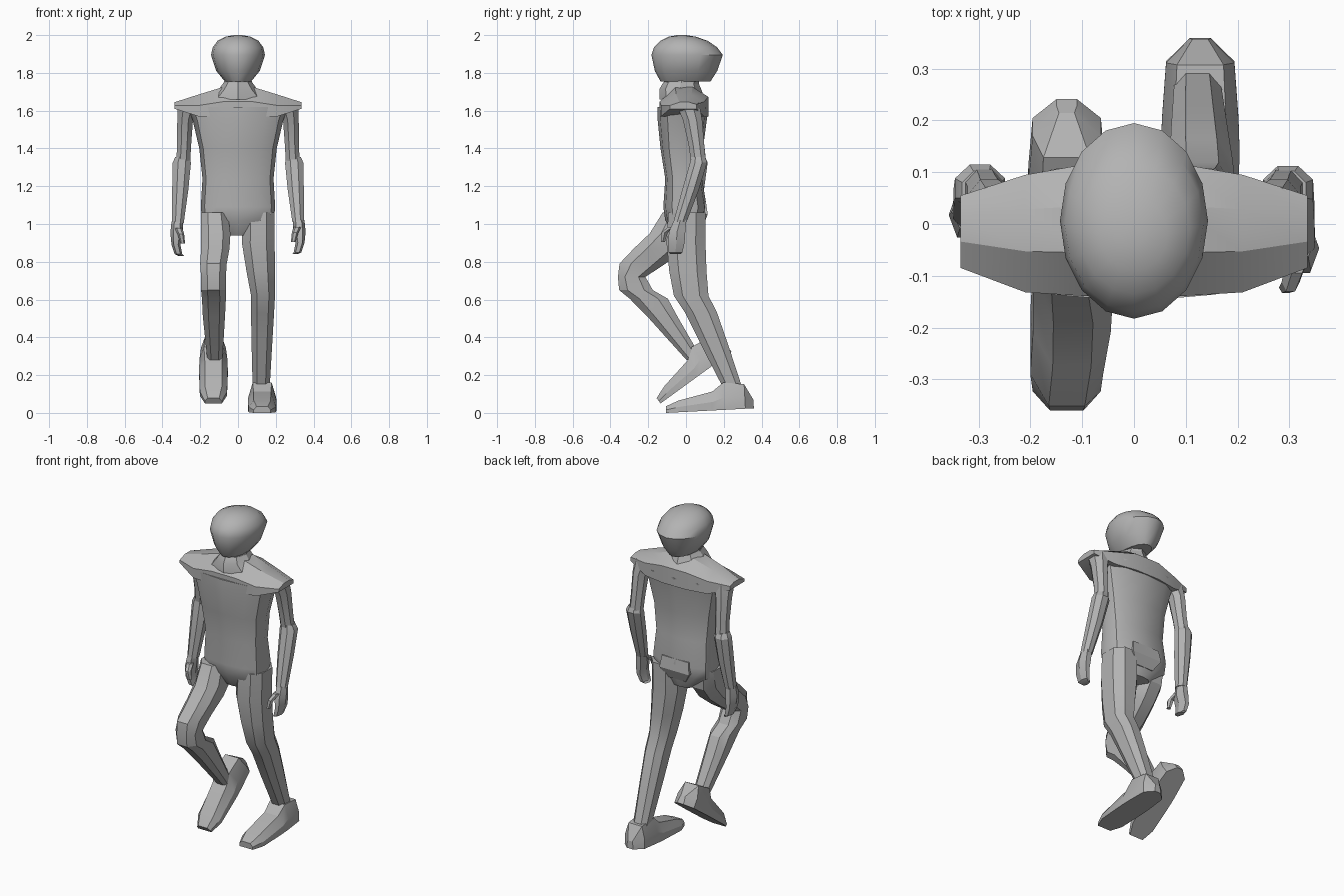
import bpy, bmesh, math
from mathutils import Matrix

old = bpy.data.objects.get("Cube")
if old:
    bpy.data.objects.remove(old)

grey = bpy.data.materials.new("plain grey")
grey.use_nodes = True
grey.diffuse_color = (0.45, 0.45, 0.45, 1)
grey.node_tree.nodes["Principled BSDF"].inputs["Base Color"].default_value = (0.45, 0.45, 0.45, 1)


def skin(name, rings, angle=28, matrix=None):
    """Bridge a stack of equal rings, cap both ends and shade."""
    bm = bmesh.new()
    rows = [[bm.verts.new(p) for p in ring] for ring in rings]
    n = len(rows[0])
    for a, b in zip(rows, rows[1:]):
        for i in range(n):
            j = (i + 1) % n
            bm.faces.new((a[i], a[j], b[j], b[i]))
    bm.faces.new(rows[0][::-1])
    bm.faces.new(rows[-1])
    bmesh.ops.recalc_face_normals(bm, faces=bm.faces)
    if matrix:
        bm.transform(matrix)
    mesh = bpy.data.meshes.new(name)
    bm.to_mesh(mesh)
    bm.free()
    mesh.materials.append(grey)
    ob = bpy.data.objects.new(name, mesh)
    bpy.context.collection.objects.link(ob)
    bpy.ops.object.select_all(action="DESELECT")
    ob.select_set(True)
    bpy.context.view_layer.objects.active = ob
    bpy.ops.object.shade_smooth_by_angle(angle=math.radians(angle))
    return ob


def loft(name, sections, sides=8, power=1.0, tilt=0.0, turn=0.0, angle=28):
    """Rounded level rings; each section is (x0, x1, y0, y1, z)."""
    def soft(v):
        return math.copysign(abs(v) ** power, v)
    rings = []
    for x0, x1, y0, y1, z in sections:
        ring = []
        for i in range(sides):
            t = 2 * math.pi * (i + turn) / sides
            y = (y0 + y1) / 2 + (y1 - y0) / 2 * soft(math.sin(t))
            ring.append(((x0 + x1) / 2 + (x1 - x0) / 2 * soft(math.cos(t)), y, z + tilt * y))
        rings.append(ring)
    return skin(name, rings, angle)


def even(rows):
    return [(-w, w, y0, y1, z) for w, y0, y1, z in rows]


# Head: domed crown over a bevelled jaw
loft("head", even([
    (.07, -.135, .13, 1.755), (.115, -.165, .165, 1.81), (.143, -.183, .195, 1.895),
    (.134, -.17, .165, 1.935), (.108, -.135, .115, 1.97), (.065, -.09, .05, 1.992),
    (.02, -.045, .0, 2.0)]), sides=16, angle=35)
loft("neck", even([(.085, -.12, .08, 1.66), (.07, -.115, .065, 1.78)]))
loft("collar", even([(.16, -.14, .10, 1.66), (.10, -.14, .08, 1.715), (.075, -.12, .065, 1.75)]))

# Torso, flared up to the shoulder line
loft("torso", even([
    (.08, -.06, .07, .94), (.19, -.11, .10, 1.02), (.197, -.12, .11, 1.09),
    (.188, -.11, .085, 1.24), (.205, -.135, .09, 1.40), (.24, -.15, .11, 1.55),
    (.265, -.15, .12, 1.62)]), sides=12, power=.75, angle=35)

# Shoulder yoke, sloping from the neck to pointed tips
yoke = [(-.335, -.085, .055, 1.61, 1.645), (-.21, -.132, .095, 1.57, 1.685),
        (-.08, -.14, .118, 1.57, 1.725)]
yoke += [(-x, *rest) for x, *rest in reversed(yoke)]
skin("shoulder_yoke", [[(x, y0, lo), (x, y1, lo), (x, y1, (lo + 2 * hi) / 3),
                        (x, y1 * .3, hi), (x, y0 * .4, hi), (x, y0, (lo + hi) / 2)]
                       for x, y0, y1, lo, hi in yoke])

# Seat panel across the back of the hips
skin("seat_panel", [[(-w, y, z), (w, y, z), (w, .04, z), (-w, .04, z)]
                    for w, y, z in ((.06, .09, .99), (.10, .115, 1.05), (.09, .105, 1.12))])

# Standing leg, trailing behind
loft("left_leg", [
    (.02, .20, -.10, .11, 1.06), (.015, .20, -.11, .11, .90), (.04, .20, -.095, .115, .75),
    (.065, .20, -.07, .125, .62), (.065, .195, -.01, .17, .53), (.068, .185, .07, .225, .37),
    (.075, .17, .20, .305, .12)], power=.8, turn=.5)

# Lifted leg, bent sharply at the knee
loft("right_leg", [
    (-.20, -.05, -.13, .07, 1.06), (-.20, -.035, -.20, .06, .95), (-.20, -.04, -.285, .0, .87),
    (-.205, -.055, -.36, -.10, .79), (-.20, -.06, -.365, -.21, .72), (-.20, -.06, -.36, -.17, .65),
    (-.195, -.06, -.305, -.09, .605), (-.19, -.065, -.21, -.04, .51),
    (-.165, -.08, .0, .09, .28)], power=.8, turn=.5)


# Feet: wedge shoes measured from toe to heel, then pitched about the toe
def foot(name, x, y, z, pitch):
    rows = [(0, .045, .03, .035), (.07, .072, .045, .062), (.25, .076, .046, .10),
            (.31, .074, .05, .145), (.42, .066, .045, .13), (.465, .02, .015, .045)]
    rings = [[(-w, d, 0), (w, d, 0), (w, d, h * .45), (t, d, h), (-t, d, h), (-w, d, h * .45)]
             for d, w, t, h in rows]
    skin(name, rings, 20, Matrix.Translation((x, y, z)) @ Matrix.Rotation(math.radians(pitch), 4, "X"))


foot("left_foot", .128, -.105, 0, 3)
foot("right_foot", -.13, -.135, .05, 36)


# Arms: sleeve, forearm, hand and thumb; swing moves the lower arm forward
def arm(side, s, swing, drop):
    def part(name, rows, **kw):
        out = []
        for x0, x1, y0, y1, z in rows:
            k = swing * max(0, (1.34 - z) / .5)
            out.append((s * x0, s * x1, y0 - k, y1 - k, z - drop * max(0, 1.34 - z)))
        loft(side + "_" + name, out, **kw)
    part("upper_arm", [(.20, .325, -.06, .075, 1.64), (.235, .325, -.02, .09, 1.55),
                       (.245, .325, .01, .10, 1.42), (.25, .33, .025, .11, 1.33)], turn=.5)
    part("forearm", [(.255, .335, .025, .105, 1.355), (.245, .35, .02, .118, 1.325),
                     (.26, .352, .0, .095, 1.18), (.285, .352, -.02, .055, 1.01)], turn=.5)
    part("hand", [(.29, .352, -.02, .055, 1.02), (.293, .358, -.04, .06, .96),
                  (.305, .352, -.035, .065, .90), (.295, .335, -.025, .06, .85),
                  (.285, .315, -.01, .05, .84)], sides=6)
    part("thumb", [(.295, .335, -.045, .01, .985), (.285, .32, -.075, -.035, .955),
                   (.28, .305, -.07, -.045, .905)], sides=6)


arm("left", 1, .075, 0)
arm("right", -1, -.01, .02)
